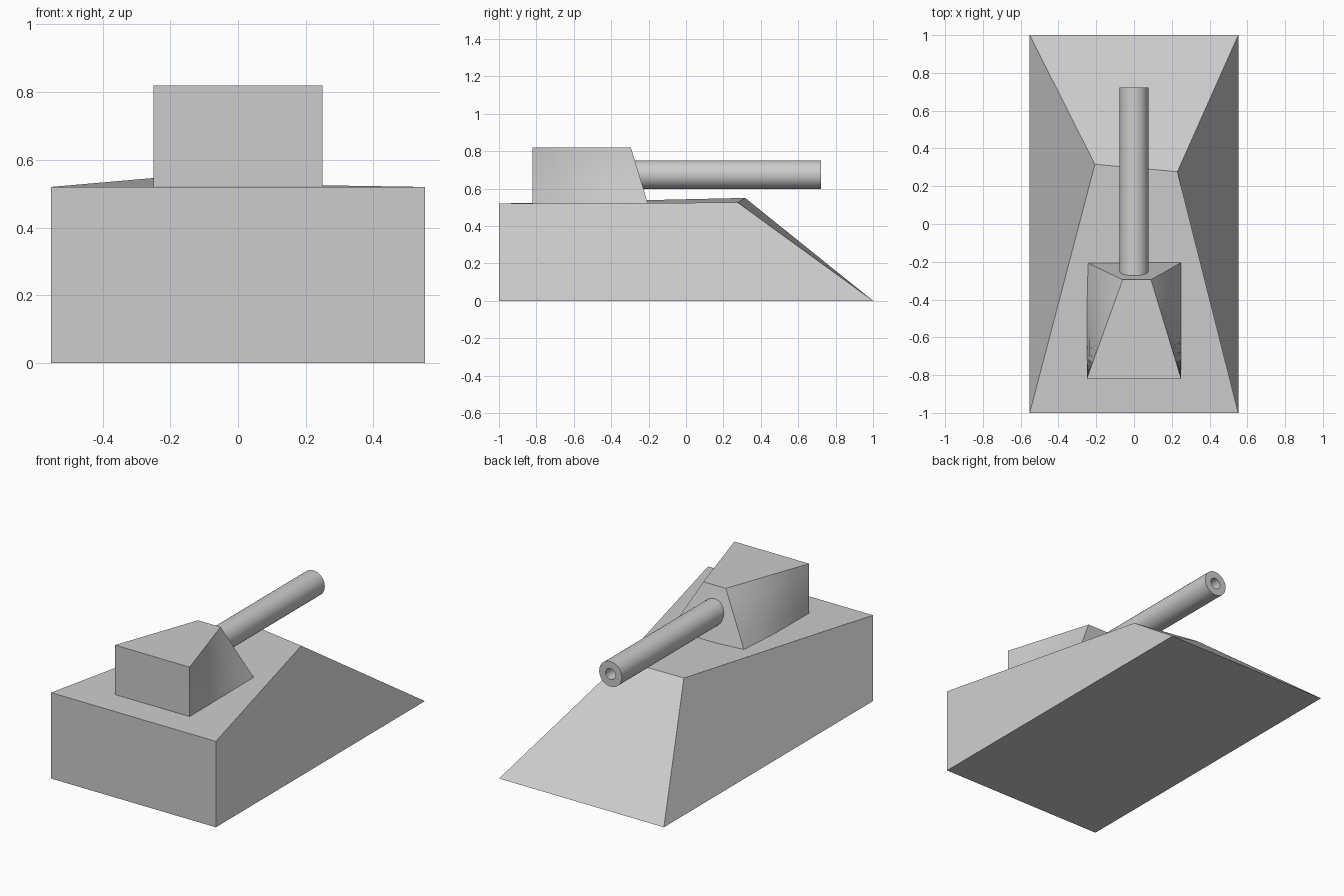
import bpy
import bmesh
import math

cube = bpy.data.objects.get("Cube")
if cube:
    bpy.data.objects.remove(cube, do_unlink=True)

grey = bpy.data.materials.new("plain_grey")
grey.use_nodes = True
grey.diffuse_color = (0.604, 0.604, 0.604, 1)
grey.node_tree.nodes["Principled BSDF"].inputs["Base Color"].default_value = grey.diffuse_color


def finish(name, bm, smooth=False):
    """Turn a bmesh into a named, coloured object."""
    bmesh.ops.recalc_face_normals(bm, faces=bm.faces[:])
    mesh = bpy.data.meshes.new(name)
    bm.to_mesh(mesh)
    bm.free()
    mesh.materials.append(grey)
    obj = bpy.data.objects.new(name, mesh)
    bpy.context.collection.objects.link(obj)
    if smooth:
        bpy.ops.object.select_all(action="DESELECT")
        obj.select_set(True)
        bpy.context.view_layer.objects.active = obj
        bpy.ops.object.shade_smooth_by_angle(angle=math.radians(30))
    return obj


def tapered_box(half_width, y_back, y_nose, z_base, z_top, nose_left, nose_right):
    """Rectangle raised to a top whose two nose corners are pulled in."""
    bm = bmesh.new()
    w = half_width
    base = [bm.verts.new((x, y, z_base))
            for x, y in ((-w, y_back), (w, y_back), (w, y_nose), (-w, y_nose))]
    top = [bm.verts.new(co)
           for co in ((-w, y_back, z_top), (w, y_back, z_top), nose_left, nose_right)]
    # Each side starts at its lower corner, which sets how a twisted side folds
    for i in range(4):
        j = (i + 1) % 4
        bm.faces.new((base[i], base[j], top[j], top[i]))
    bm.faces.new(top)
    bm.faces.new(base[::-1])
    return bm


# Hull: wedge with a slightly crooked upper edge
hull = tapered_box(0.552, -1, 1, 0, 0.52, (0.23, 0.277, 0.525), (-0.207, 0.316, 0.55))
finish("hull", hull)

# Turret: tapered box with softly twisted sides
turret = tapered_box(0.25, -0.82, -0.204, 0.52, 0.82, (0.09, -0.295, 0.82), (-0.06, -0.295, 0.82))
bmesh.ops.subdivide_edges(turret, edges=turret.edges[:], cuts=4, use_grid_fill=True)
finish("turret", turret, smooth=True)

# Gun barrel: hollow tube spun around its long axis
barrel = bmesh.new()
axis_z, outer, inner, breech, muzzle = 0.674, 0.076, 0.033, -0.4, 0.722
profile = [(outer, breech), (outer, muzzle), (inner, muzzle), (inner, breech)]
ring = [barrel.verts.new((r, y, axis_z)) for r, y in profile]
edges = [barrel.edges.new((ring[i], ring[(i + 1) % len(ring)])) for i in range(len(ring))]
bmesh.ops.spin(barrel, geom=ring + edges, cent=(0, 0, axis_z), axis=(0, 1, 0),
               angle=math.tau, steps=32, use_merge=True)
bmesh.ops.remove_doubles(barrel, verts=barrel.verts[:], dist=0.0001)
finish("gun_barrel", barrel, smooth=True)
